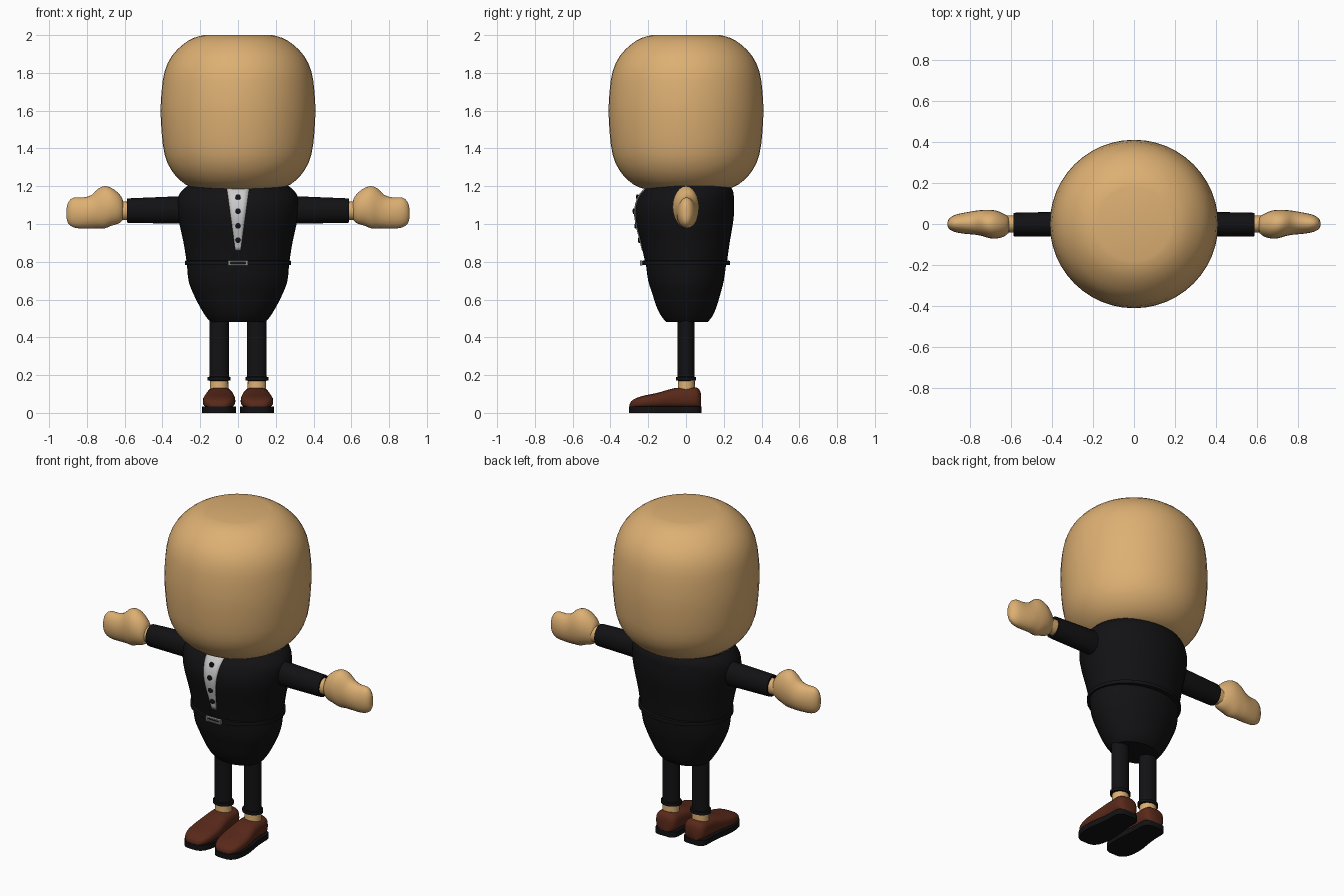
import bpy, bmesh
from math import sin, cos, pi, sqrt, radians
from mathutils import Vector

if "Cube" in bpy.data.objects:
    bpy.data.objects.remove(bpy.data.objects["Cube"])


def material(name, rgb):
    m = bpy.data.materials.new(name)
    m.diffuse_color = (*rgb, 1)
    m.use_nodes = True
    m.node_tree.nodes["Principled BSDF"].inputs["Base Color"].default_value = m.diffuse_color
    return m


SKIN = material("skin", (0.72, 0.43, 0.17))
BLACK = material("black cloth", (0.006, 0.006, 0.007))
LEATHER = material("brown leather", (0.10, 0.022, 0.010))
SHIRT = material("shirt white", (0.65, 0.65, 0.65))
METAL = material("metal", (0.25, 0.25, 0.25))


def make(name, verts, faces, mat, mirror=False, angle=40):
    me = bpy.data.meshes.new(name)
    me.from_pydata(verts, [], faces)
    bm = bmesh.new()
    bm.from_mesh(me)
    bmesh.ops.recalc_face_normals(bm, faces=bm.faces)
    bm.to_mesh(me)
    bm.free()
    me.materials.append(mat)
    ob = bpy.data.objects.new(name, me)
    bpy.context.collection.objects.link(ob)
    bpy.ops.object.select_all(action='DESELECT')
    bpy.context.view_layer.objects.active = ob
    ob.select_set(True)
    bpy.ops.object.shade_smooth_by_angle(angle=radians(angle))
    if mirror:
        ob.modifiers.new("mirror", 'MIRROR').use_mirror_merge = False
    return ob


def resample(rows, n):
    """Catmull-Rom subdivision of a list of cross-sections."""
    out = []
    for i in range(len(rows) - 1):
        p = [Vector(rows[min(max(i + k, 0), len(rows) - 1)]) for k in (-1, 0, 1, 2)]
        for j in range(n):
            t = j / n
            out.append(0.5 * (2 * p[1] + (p[2] - p[0]) * t
                              + (2 * p[0] - 5 * p[1] + 4 * p[2] - p[3]) * t * t
                              + (3 * p[1] - p[0] - 3 * p[2] + p[3]) * t ** 3))
    return out + [Vector(rows[-1])]


def loft(name, rows, axis, mat, sides=32, mirror=False, power=1.0, angle=40):
    """Rows are (position, centre a, centre b, radius a, radius b) along an axis."""
    verts, faces = [], []
    for p, ca, cb, ra, rb in rows:
        for k in range(sides):
            c, s = cos(2 * pi * k / sides), sin(2 * pi * k / sides)
            a = ca + ra * abs(c) ** power * (1 if c > 0 else -1)
            b = cb + rb * abs(s) ** power * (1 if s > 0 else -1)
            verts.append({'x': (p, a, b), 'y': (a, p, b), 'z': (a, b, p)}[axis])
    for i in range(len(rows) - 1):
        for k in range(sides):
            l = (k + 1) % sides
            faces.append((i * sides + k, i * sides + l, (i + 1) * sides + l, (i + 1) * sides + k))
    faces += [tuple(range(sides)), tuple(range(len(verts) - sides, len(verts)))]
    return make(name, verts, faces, mat, mirror, angle)


# Head: rounded barrel
head = [(1.175, .18), (1.195, .25), (1.23, .305), (1.29, .356), (1.37, .389), (1.48, .404), (1.6, .41),
        (1.71, .404), (1.81, .388), (1.89, .35), (1.95, .292), (1.985, .235), (2.0, .18)]
loft("head", resample([(z, 0, 0, r, r) for z, r in head], 2), 'z', SKIN, 48, angle=50)

# Jacket and seat of the trousers
jacket = resample([(.80, 0, 0, .272, .217), (.9, 0, -.004, .288, .235), (1.0, 0, -.008, .31, .256),
                   (1.07, 0, -.008, .322, .263), (1.13, 0, -.002, .321, .256),
                   (1.17, 0, .008, .302, .242), (1.2, 0, .015, .27, .22)], 3)
loft("jacket", jacket, 'z', BLACK, 40)
seat = resample([(.48, 0, .005, .145, .108), (.51, 0, .005, .170, .134), (.56, 0, .003, .201, .158),
                 (.63, 0, .002, .236, .180), (.7, 0, 0, .262, .2), (.8, 0, 0, .271, .214)], 3)
loft("trouser_seat", seat, 'z', BLACK, 40)
loft("belt", [(.782, 0, 0, .268, .21), (.784, 0, 0, .28, .234), (.805, 0, 0, .28, .234),
              (.807, 0, 0, .268, .21)], 'z', BLACK, 40)


def chest_y(x, z):
    """Front surface of the jacket."""
    for r, q in zip(jacket, jacket[1:]):
        if r[0] <= z <= q[0] + 1e-6:
            m = r.lerp(q, (z - r[0]) / (q[0] - r[0]))
            return m[2] - m[4] * sqrt(1 - (x / m[3]) ** 2)


# Shirt front: tapering panel following the chest
verts, faces, n = [], [], 18
for i in range(n + 1):
    z = .86 + .335 * i / n
    w = .014 + .046 * i / n
    verts += [(w * k / 2, chest_y(w * k / 2, z) - .004, z) for k in range(-2, 3)]
for i in range(n):
    for k in range(4):
        a = i * 5 + k
        faces.append((a, a + 1, a + 6, a + 5))
shirt = make("shirt_front", verts, faces, SHIRT)
shirt.modifiers.new("thickness", 'SOLIDIFY').thickness = .006

# Shirt buttons
for i, z in enumerate((.915, .99, 1.068, 1.142)):
    y = chest_y(0, z) - .004
    loft(f"button_{i + 1}", [(y - .007, 0, z, .008, .008), (y - .004, 0, z, .015, .015),
                             (y + .004, 0, z, .015, .015)], 'y', BLACK, 14)

# Belt buckle: open rectangular frame
verts = []
for y in (-.243, -.230):
    for w, h in ((.052, .013), (.041, .006)):
        verts += [(sx * w, y, .794 + sz * h) for sx, sz in ((-1, -1), (1, -1), (1, 1), (-1, 1))]
faces = []
for k in range(4):
    l = (k + 1) % 4
    for a, b in ((0, 4), (4, 12), (12, 8), (8, 0)):
        faces.append((a + k, a + l, b + l, b + k))
make("belt_buckle", verts, faces, METAL)

# Arms: sleeve, wrist and mitten hand
loft("sleeve", [(.22, 0, 1.075, .06, .074), (.33, 0, 1.074, .06, .072), (.575, -.003, 1.071, .058, .065),
                (.587, -.003, 1.071, .056, .064), (.587, -.003, 1.071, .048, .052),
                (.57, -.003, 1.071, .046, .05)], 'x', BLACK, 24, True)
loft("wrist", [(.56, 0, 1.07, .042, .047), (.65, 0, 1.07, .042, .05)], 'x', SKIN, 20, True)
hand = [(.606, -.005, 1.075, .020, .030), (.612, -.005, 1.077, .040, .058), (.635, -.006, 1.083, .056, .082),
        (.67, -.003, 1.091, .068, .100), (.705, .0, 1.089, .069, .112), (.74, .005, 1.082, .063, .105),
        (.775, .006, 1.065, .058, .089), (.82, .004, 1.058, .052, .082), (.86, .003, 1.060, .045, .081),
        (.885, .002, 1.061, .036, .071), (.902, .001, 1.058, .022, .050), (.908, .001, 1.056, .008, .022)]
loft("hand", resample(hand, 2), 'x', SKIN, 24, True, angle=60)

# Legs: trouser tube, cuff and ankle
loft("trouser_leg", [(.18, .1, 0, .052, .044), (.56, .1, 0, .052, .044)], 'z', BLACK, 24, True)
loft("trouser_cuff", [(.170, .1, 0, .050, .042), (.172, .1, 0, .061, .053), (.190, .1, 0, .061, .053),
                      (.192, .1, 0, .050, .042)], 'z', BLACK, 24, True)
loft("ankle", [(.11, .1, .002, .05, .046), (.18, .1, .002, .048, .044)], 'z', SKIN, 20, True)

# Shoe upper: rounded sections from toe to heel (y, centre x, half width, top height)
shoe = [(-.298, .103, .024, .046), (-.29, .103, .048, .062), (-.265, .103, .070, .078),
        (-.22, .102, .083, .092), (-.16, .100, .086, .104), (-.11, .098, .081, .118), (-.06, .097, .074, .131),
        (0, .097, .070, .136), (.045, .097, .069, .136), (.068, .097, .058, .127), (.08, .097, .036, .1)]
low = .022
loft("shoe", resample([(y, cx, (top + low) / 2, w, (top - low) / 2) for y, cx, w, top in shoe], 2),
     'y', LEATHER, 24, True, .72, 60)

# Sole: outline of the shoe, slightly wider
edge = resample([(y * 1.01, cx, w + .003) for y, cx, w, top in shoe], 2)
outline = [(cx + w, y) for y, cx, w in edge] + [(cx - w, y) for y, cx, w in reversed(edge)]
n = len(outline)
verts = [(x, y, z) for z in (0, .033) for x, y in outline]
faces = [tuple(range(n)), tuple(range(n, 2 * n))]
faces += [(k, (k + 1) % n, n + (k + 1) % n, n + k) for k in range(n)]
make("shoe_sole", verts, faces, BLACK, True)
